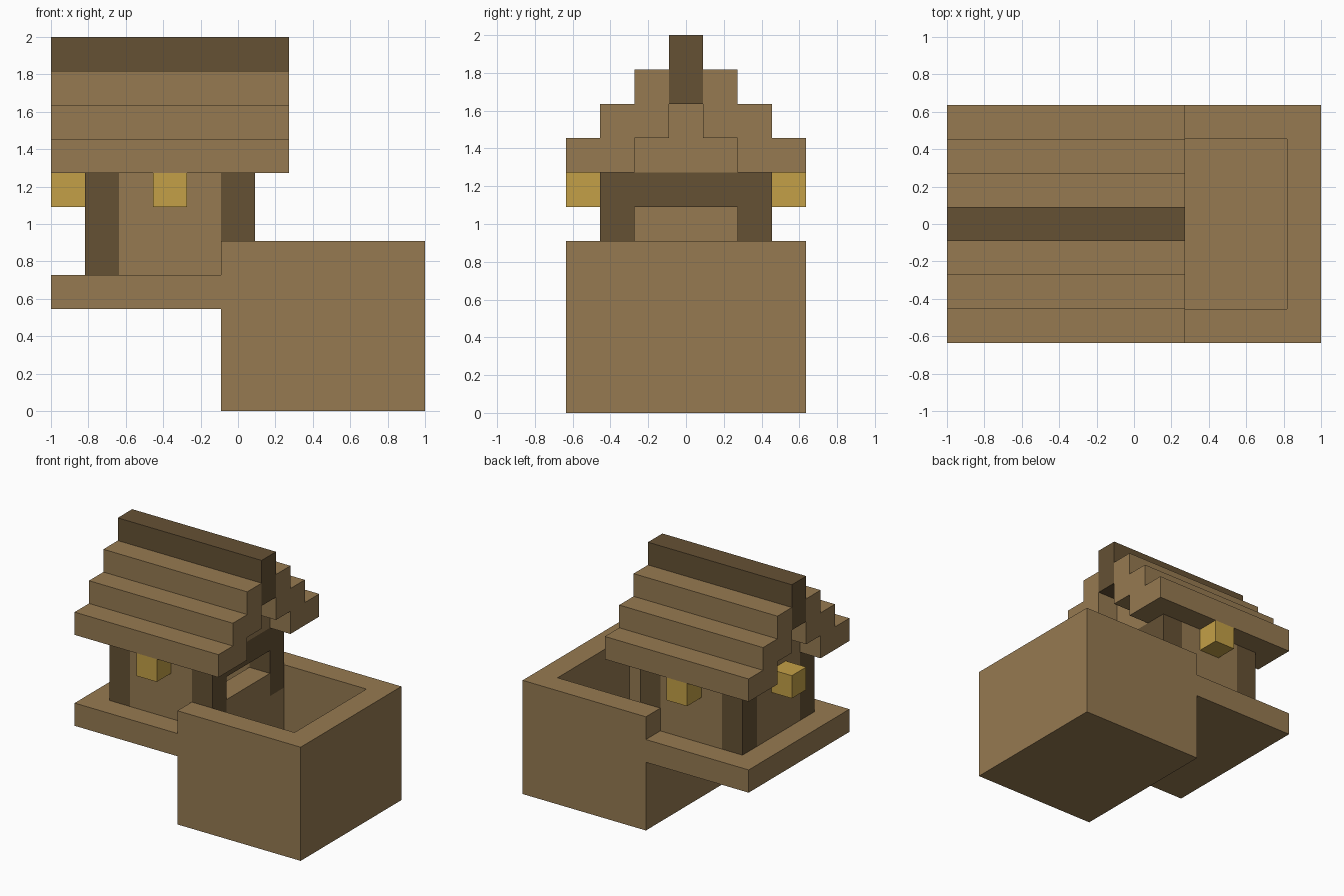
import bpy
import bmesh
from itertools import product
from mathutils import Vector

cube = bpy.data.objects.get("Cube")
if cube:
    bpy.data.objects.remove(cube, do_unlink=True)

UNIT = 2 / 11                      # one building block
ORIGIN = Vector((5.5, 3.5, 0))     # centre of the block grid


def material(name, rgb):
    linear = [((c / 255 + 0.055) / 1.055) ** 2.4 for c in rgb] + [1.0]
    mat = bpy.data.materials.new(name)
    mat.use_nodes = True
    mat.diffuse_color = linear
    bsdf = mat.node_tree.nodes["Principled BSDF"]
    bsdf.inputs["Base Color"].default_value = linear
    bsdf.inputs["Roughness"].default_value = 0.9
    return mat


plank = material("plank tan", (150, 122, 81))
timber = material("dark timber", (101, 81, 52))
glow = material("lantern gold", (196, 160, 71))

cells = {}       # block position -> part name
part_mats = {}


def cells_in(x, y, z):
    return product(range(*x), range(*y), range(*z))


def fill(part, mat, x, y, z):
    part_mats[part] = mat
    for c in cells_in(x, y, z):
        cells[c] = part


def fill_pair(part, mat, x, y, z):
    """Fill a box and its mirror image across the middle of the depth."""
    fill(part, mat, x, y, z)
    fill(part, mat, x, (7 - y[1], 7 - y[0]), z)


def carve(x, y, z):
    for c in cells_in(x, y, z):
        cells.pop(c, None)


# Open basin
fill("basin", plank, (5, 11), (0, 7), (0, 5))
carve((6, 10), (1, 6), (1, 5))

# Overhanging floor
fill("platform", plank, (0, 5), (0, 7), (3, 4))

# Hut walls, hollow inside
fill("walls", plank, (1, 5), (1, 6), (4, 7))
carve((2, 5), (2, 5), (4, 7))

# Corner posts and beam over the opening
for x in (1, 5):
    fill_pair("posts", timber, (x, x + 1), (1, 2), (4, 7))
fill("beam", timber, (5, 6), (2, 5), (6, 7))

# Stepped roof shell with gables set back from both ends
for step in range(2):
    fill_pair("roof", plank, (0, 7), (step, step + 2), (7 + step, 8 + step))
fill_pair("roof", plank, (0, 7), (2, 3), (9, 10))
for x in (1, 5):
    fill("gables", plank, (x, x + 1), (2, 5), (7, 8))
    fill("gables", plank, (x, x + 1), (3, 4), (8, 9))
fill("ridge", timber, (0, 7), (3, 4), (9, 11))

# Lanterns under the eaves
fill_pair("side_lanterns", glow, (3, 4), (0, 1), (6, 7))
fill("end_lantern", glow, (0, 1), (3, 4), (6, 7))


def build(part):
    """Skin the exposed sides of a part and merge its flat areas."""
    bm = bmesh.new()
    for c in [c for c, p in cells.items() if p == part]:
        centre = Vector(c) + Vector((0.5, 0.5, 0.5))
        for axis, sign in product(range(3), (-1, 1)):
            n = Vector((0, 0, 0))
            n[axis] = sign
            if tuple(int(v) for v in Vector(c) + n) in cells:
                continue
            u = Vector((0, 0, 0))
            u[(axis + 1) % 3] = 1
            v = n.cross(u)
            corners = (-u - v, u - v, u + v, v - u)
            bm.faces.new([bm.verts.new((centre + (n + k) / 2 - ORIGIN) * UNIT)
                          for k in corners])
    bmesh.ops.remove_doubles(bm, verts=bm.verts, dist=0.001)
    bmesh.ops.dissolve_limit(bm, angle_limit=0.01, verts=bm.verts, edges=bm.edges)
    mesh = bpy.data.meshes.new(part)
    bm.to_mesh(mesh)
    bm.free()
    mesh.materials.append(part_mats[part])
    bpy.context.collection.objects.link(bpy.data.objects.new(part, mesh))


for part in part_mats:
    build(part)
